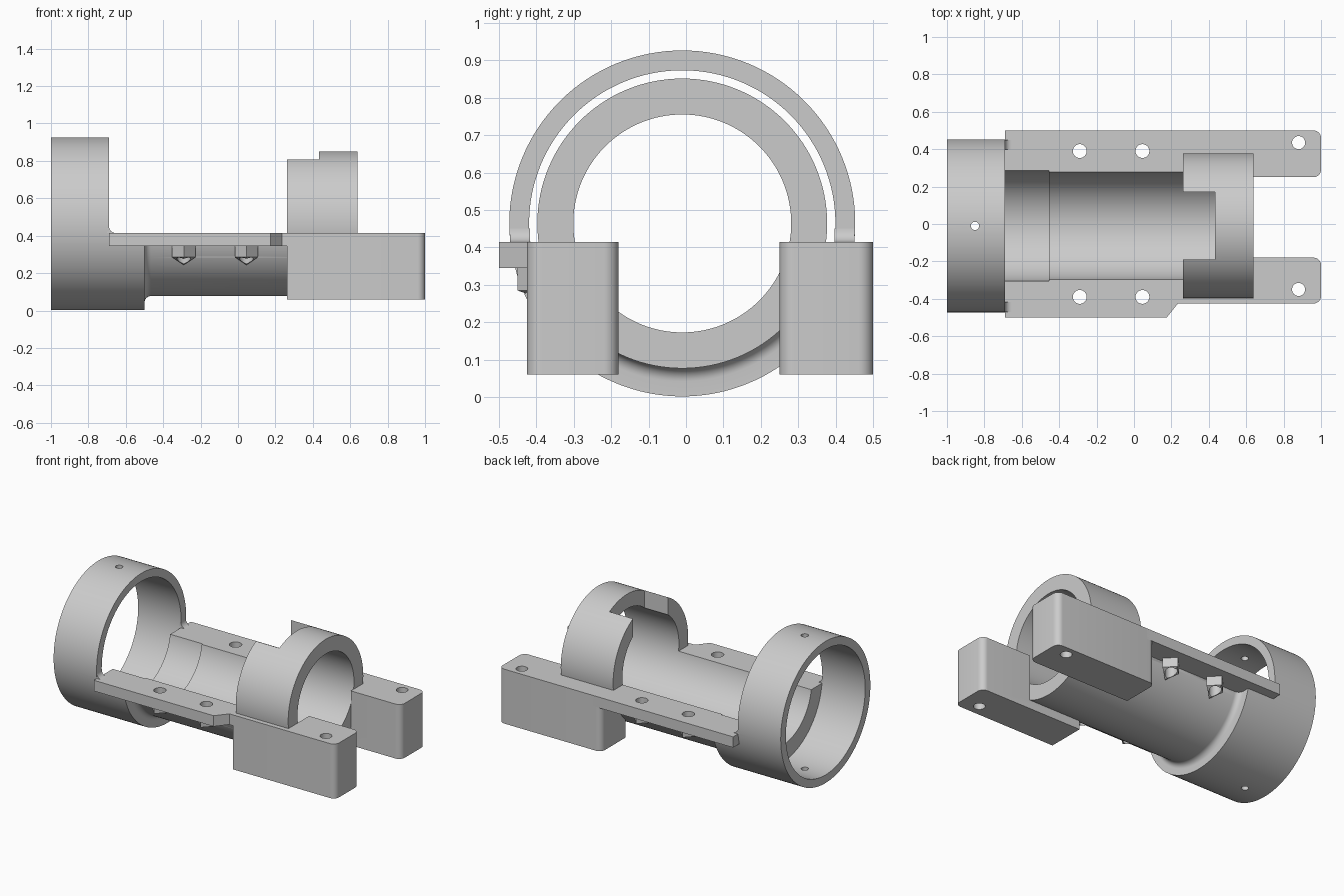
import bpy, bmesh, math
from mathutils import Vector

if "Cube" in bpy.data.objects:
    bpy.data.objects.remove(bpy.data.objects["Cube"], do_unlink=True)

AXIS_Y, AXIS_Z = -0.01, 0.464      # centre line of the tube
DECK = 0.415                       # height of the flat split face
R_RING, R_TUBE, R_BORE = 0.462, 0.387, 0.291

grey = bpy.data.materials.new("plain grey")
grey.diffuse_color = (0.6, 0.6, 0.6, 1)
grey.use_nodes = True
grey.node_tree.nodes["Principled BSDF"].inputs["Base Color"].default_value = (0.6, 0.6, 0.6, 1)


def finish(name, bm):
    bmesh.ops.recalc_face_normals(bm, faces=bm.faces[:])
    mesh = bpy.data.meshes.new(name)
    bm.to_mesh(mesh)
    bm.free()
    mesh.materials.append(grey)
    obj = bpy.data.objects.new(name, mesh)
    bpy.context.collection.objects.link(obj)
    return obj


def revolve(name, profile, steps=128):
    """Closed (x, radius) profile turned around the tube axis."""
    bm = bmesh.new()
    rings = []
    for i in range(steps):
        a = 2 * math.pi * i / steps
        rings.append([bm.verts.new((x, AXIS_Y + r * math.cos(a), AXIS_Z + r * math.sin(a)))
                      for x, r in profile])
    n = len(profile)
    for i in range(steps):
        p, q = rings[i], rings[(i + 1) % steps]
        for j in range(n):
            k = (j + 1) % n
            bm.faces.new((p[j], p[k], q[k], q[j]))
    return finish(name, bm)


def prism(name, points, lo, hi, along="z"):
    """Flat outline extruded along z (outline in xy) or y (outline in xz)."""
    bm = bmesh.new()
    place = (lambda a, b, c: (a, b, c)) if along == "z" else (lambda a, b, c: (a, c, b))
    low = [bm.verts.new(place(a, b, lo)) for a, b in points]
    high = [bm.verts.new(place(a, b, hi)) for a, b in points]
    bm.faces.new(low)
    bm.faces.new(high)
    for i in range(len(points)):
        k = (i + 1) % len(points)
        bm.faces.new((low[i], low[k], high[k], high[i]))
    return finish(name, bm)


def box_outline(x0, x1, y0, y1):
    return [(x0, y0), (x1, y0), (x1, y1), (x0, y1)]


def rounded(points, radii, steps=8):
    """Counter-clockwise rectangle outline with a radius per corner."""
    out = []
    for i, (p, r) in enumerate(zip(points, radii)):
        if r == 0:
            out.append(p)
            continue
        here = Vector(p)
        a = (Vector(points[i - 1]) - here).normalized()
        b = (Vector(points[(i + 1) % len(points)]) - here).normalized()
        centre = here + (a + b) * r
        for s in range(steps + 1):
            t = math.pi / 2 * s / steps
            out.append(tuple(centre - r * (b * math.cos(t) + a * math.sin(t))))
    return out


def round_cutter(x, y, r, z0, z1):
    pts = [(x + r * math.cos(math.tau * i / 32), y + r * math.sin(math.tau * i / 32))
           for i in range(32)]
    return prism("hole_cutter", pts, z0, z1)


def cut(obj, cutters):
    bpy.context.view_layer.objects.active = obj
    for c in cutters:
        c.hide_render = True
        mod = obj.modifiers.new("cut", "BOOLEAN")
        mod.operation, mod.solver, mod.object = "DIFFERENCE", "EXACT", c
        bpy.ops.object.modifier_apply(modifier=mod.name)


# Cutters shared by several parts
rail_holes = [round_cutter(x, y, 0.037, 0.1, 0.6) for x in (-0.29, 0.045) for y in (-0.39, 0.39)]
block_holes = [round_cutter(0.88, y, 0.035, -0.1, 0.6) for y in (-0.35, 0.435)]
tube_core = prism("core_cutter", [(math.cos(math.tau * i / 128), math.sin(math.tau * i / 128))
                                  for i in range(128)], -0.8, 0.639)
for v in tube_core.data.vertices:
    a, b, c = v.co
    v.co = (c, AXIS_Y + a * (R_TUBE - 0.001), AXIS_Z + b * (R_TUBE - 0.001))
bm = bmesh.new()
bm.from_mesh(tube_core.data)
bmesh.ops.recalc_face_normals(bm, faces=bm.faces[:])
bm.to_mesh(tube_core.data)
bm.free()

# Tube body: wide end ring, filleted neck, cradle and collar in one turned profile
F = 0.035
neck = [(-0.5 + F * (1 - math.cos(t)), R_TUBE + F * (1 - math.sin(t)))
        for t in (math.pi / 2 * s / 8 for s in range(9))]
body = revolve("tube_body", [(-1, R_RING), (-0.5, R_RING)] + neck + [
    (0.64, R_TUBE), (0.64, R_BORE), (-0.455, R_BORE), (-0.455, 0.3),
    (-0.69, 0.3), (-0.69, 0.409), (-1, 0.409)])
open_top = prism("open_top_cutter", box_outline(-0.69, 0.262, -0.7, 0.7), DECK, 1.2)
notch = prism("collar_notch_cutter", box_outline(0.2, 0.432, -0.19, 0.172), 0.6, 1.2)
pin_hole = round_cutter(-0.85, AXIS_Y, 0.022, -0.2, 1.2)
cut(body, [open_top, notch, pin_hole] + rail_holes)
parts = [body]

# Flat side rails
right_rail = prism("right_rail", [(-0.69, -0.3), (-0.69, -0.5), (0.175, -0.5), (0.235, -0.425),
                                  (0.3, -0.425), (0.3, -0.3)], 0.345, DECK)
left_rail = prism("left_rail", box_outline(-0.69, 0.32, 0.28, 0.5), 0.345, DECK)
for rail in (right_rail, left_rail):
    cut(rail, [tube_core] + rail_holes)
    parts.append(rail)

# Mounting blocks with rounded upright edges
C = 0.04
right_block = prism("right_block", rounded(box_outline(0.262, 1, -0.425, -0.18), (0, C, C, 0)),
                    0.06, DECK)
left_block = prism("left_block", rounded(box_outline(0.262, 1, 0.25, 0.5), (0, C, C, C)),
                   0.06, DECK)
for block in (right_block, left_block):
    cut(block, [tube_core] + block_holes)
    parts.append(block)

# Pointed screw bosses under the rails
for side, label in ((-1, "right"), (1, "left")):
    for x, place in ((-0.29, "rear"), (0.045, "front")):
        bm = bmesh.new()
        plan = [(x - 0.062, 0.385), (x, 0.45), (x + 0.062, 0.385), (x, 0.325)]
        top = [bm.verts.new((a, side * b, 0.35)) for a, b in plan]
        low = [bm.verts.new((a, side * b, 0.285)) for a, b in plan]
        tip = bm.verts.new((x, side * 0.335, 0.243))
        bm.faces.new(top)
        for i in range(4):
            k = (i + 1) % 4
            bm.faces.new((top[i], top[k], low[k], low[i]))
            bm.faces.new((low[i], low[k], tip))
        boss = finish(label + "_" + place + "_boss", bm)
        cut(boss, rail_holes)
        parts.append(boss)

# Small fillets where the ring meets the rails
curve = [(-0.655 - F * math.sin(t), DECK + F * (1 - math.cos(t)))
         for t in (math.pi / 2 * s / 8 for s in range(9))]
for side, label in ((-1, "right"), (1, "left")):
    ends = sorted((AXIS_Y + side * 0.407, AXIS_Y + side * 0.46))
    parts.append(prism(label + "_ring_fillet",
                       curve + [(-0.7, DECK + F), (-0.7, DECK)], ends[0], ends[1], "y"))

# Remove the cutters and smooth the round surfaces
for c in rail_holes + block_holes + [tube_core, open_top, notch, pin_hole]:
    bpy.data.objects.remove(c, do_unlink=True)
bpy.ops.object.select_all(action="DESELECT")
for p in parts:
    p.select_set(True)
bpy.context.view_layer.objects.active = body
bpy.ops.object.shade_smooth_by_angle(angle=math.radians(30))
